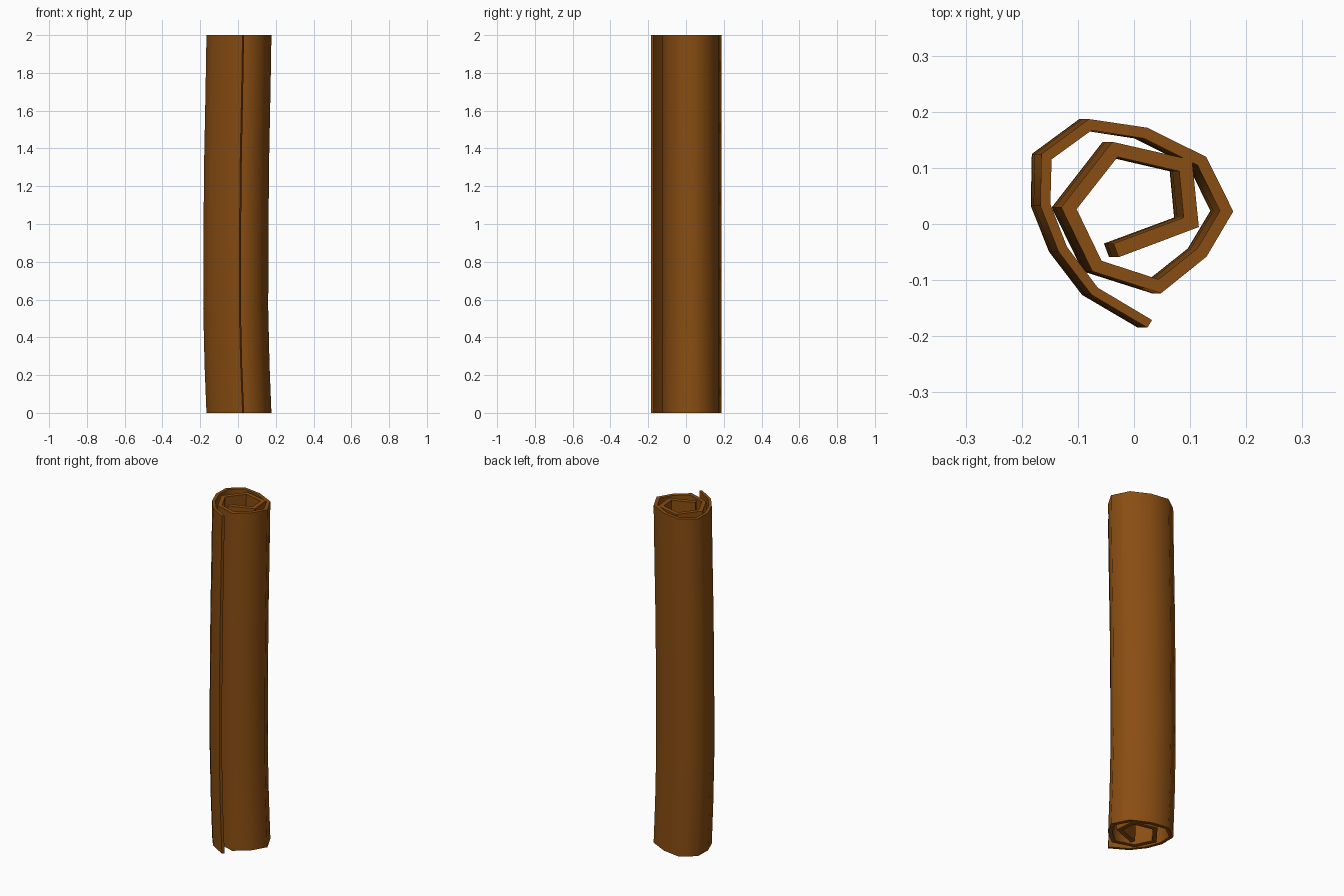
import bpy, bmesh, math
from mathutils import Vector

if "Cube" in bpy.data.objects:
    bpy.data.objects.remove(bpy.data.objects["Cube"])

bark = bpy.data.materials.new("cinnamon brown")
bark.diffuse_color = (0.25, 0.075, 0.006, 1)
bark.use_nodes = True
bark.node_tree.nodes["Principled BSDF"].inputs["Base Color"].default_value = bark.diffuse_color

# centre line of the rolled sheet, from the loose outer flap to the inner end
path = [(0.028, -0.178), (-0.07, -0.120), (-0.127, -0.045), (-0.158, 0.034),
        (-0.156, 0.120), (-0.078, 0.177), (0.021, 0.162), (0.121, 0.112),
        (0.165, 0.023), (0.121, -0.051), (0.046, -0.111), (-0.066, -0.075),
        (-0.116, 0.028), (-0.034, 0.133), (0.092, 0.104), (0.102, 0.003),
        (-0.032, -0.047)]
pts = [Vector(p) for p in path]


def outline(points):
    """Thicken the centre line into a closed strip with mitred corners."""
    left, right = [], []
    n = len(points)
    for i, p in enumerate(points):
        a = (p - points[i - 1]).normalized() if i else (points[1] - p).normalized()
        b = (points[i + 1] - p).normalized() if i < n - 1 else a
        na, nb = Vector((-a.y, a.x)), Vector((-b.y, b.x))
        m = (na + nb).normalized()
        half = 0.008 + 0.005 * i / (n - 1)
        off = m * (half / m.dot(na))
        left.append(p + off)
        right.append(p - off)
    return left, right


left, right = outline(pts)
n = len(pts)
ring = left + right[::-1]

# rings up the stick, bowed gently towards -x, lowest bow below the middle
levels = [(0, 0), (0.25, -0.010), (0.55, -0.017), (0.95, -0.016),
          (1.35, -0.012), (1.7, -0.005), (2, 0)]
bm = bmesh.new()
rings = [[bm.verts.new((p.x + bow, p.y, z)) for p in ring] for z, bow in levels]
count = len(ring)

# inner, outer and edge walls of the sheet
for lo, hi in zip(rings, rings[1:]):
    for i in range(count):
        j = (i + 1) % count
        bm.faces.new((lo[i], lo[j], hi[j], hi[i]))

# end caps, one quad per bend
for r in (rings[0], rings[-1]):
    for i in range(n - 1):
        bm.faces.new((r[i], r[i + 1], r[count - 2 - i], r[count - 1 - i]))
bmesh.ops.recalc_face_normals(bm, faces=bm.faces)

mesh = bpy.data.meshes.new("rolled_bark_stick")
bm.to_mesh(mesh)
bm.free()
mesh.materials.append(bark)
stick = bpy.data.objects.new("rolled_bark_stick", mesh)
bpy.context.collection.objects.link(stick)
bpy.context.view_layer.objects.active = stick
stick.select_set(True)
bpy.ops.object.shade_smooth_by_angle(angle=math.radians(60))
